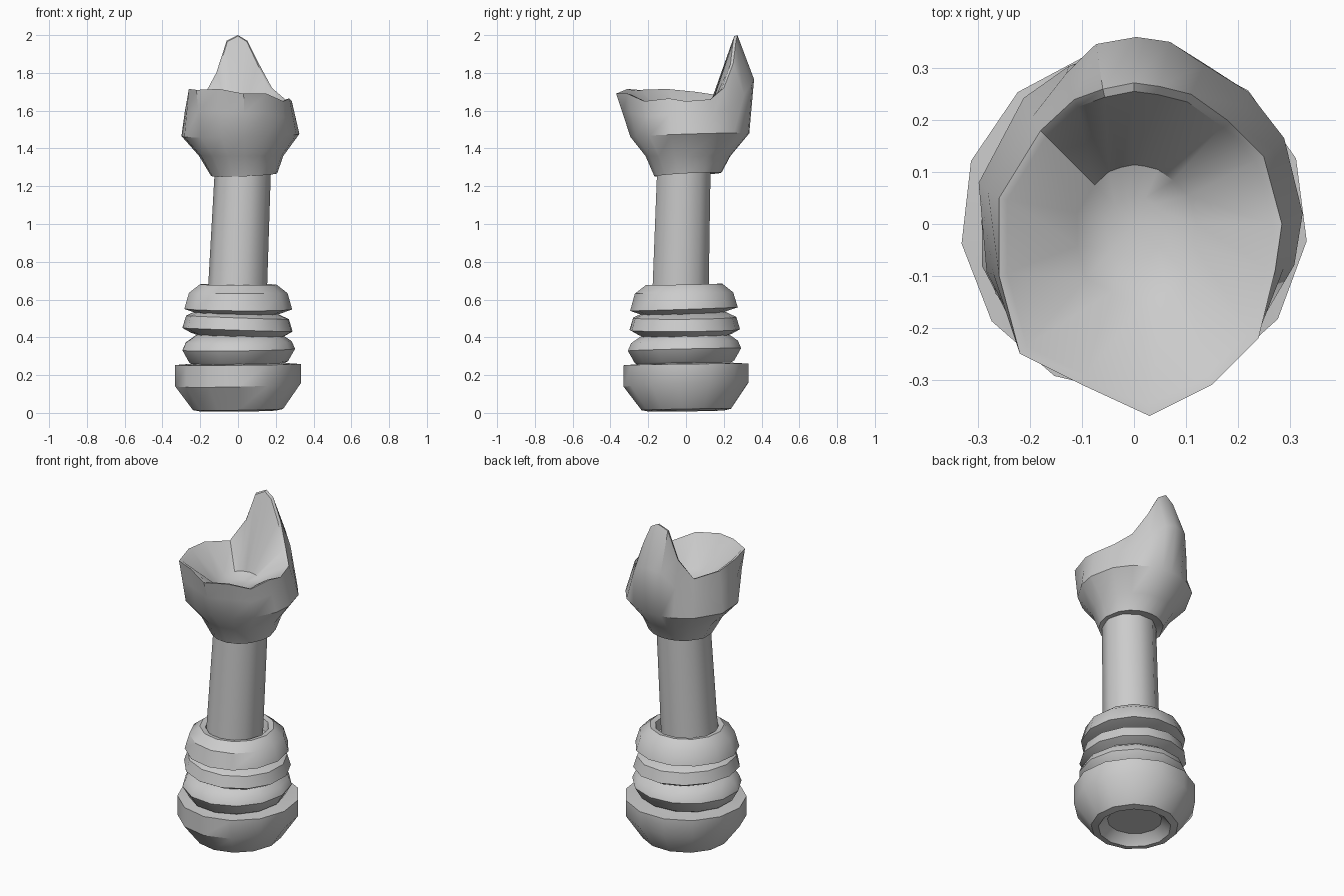
import bpy, bmesh
from math import sin, cos, tau, atan2, radians

if "Cube" in bpy.data.objects:
    bpy.data.objects.remove(bpy.data.objects["Cube"])


def make_object(name, rings, close_start=True, close_end=True, angle=32):
    """Skin a list of equal-length vertex rings into one mesh."""
    bm = bmesh.new()
    loops = [[bm.verts.new(p) for p in ring] for ring in rings]
    n = len(loops[0])
    for a, b in zip(loops, loops[1:]):
        for i in range(n):
            j = (i + 1) % n
            bm.faces.new((a[i], a[j], b[j], b[i]))
    for loop, closed in ((loops[0], close_start), (loops[-1], close_end)):
        if closed:
            mid = bm.verts.new((sum(v.co.x for v in loop) / n,
                                sum(v.co.y for v in loop) / n,
                                sum(v.co.z for v in loop) / n))
            for i in range(n):
                bm.faces.new((loop[i], loop[(i + 1) % n], mid))
    bmesh.ops.recalc_face_normals(bm, faces=bm.faces)
    me = bpy.data.meshes.new(name)
    bm.to_mesh(me)
    bm.free()
    me.polygons.foreach_set("use_smooth", [True] * len(me.polygons))
    me.set_sharp_from_angle(angle=radians(angle))
    ob = bpy.data.objects.new(name, me)
    bpy.context.collection.objects.link(ob)
    return ob


def circle(r, z, n, cx=0.0, cy=0.0, tilt=0.0, phase=0.0, turn=0.0):
    """Ring of n points; tilt makes the worn, uneven edge."""
    return [(cx + r * cos(tau * i / n + turn), cy + r * sin(tau * i / n + turn),
             z + tilt * sin(tau * i / n + phase)) for i in range(n)]


# Heavy foot with a shallow recessed underside
foot = [(0.15, 0.06, 0), (0.185, 0.03, 0), (0.20, 0.010, 0.004),
        (0.24, 0.018, 0.005), (0.335, 0.15, 0.015), (0.335, 0.256, 0.005),
        (0.25, 0.262, 0.004), (0.20, 0.27, 0)]
make_object("foot", [circle(r, z, 13, 0, 0.005, t, 1.0, 0.37) for r, z, t in foot], angle=36)

# Three stacked, slightly crooked collars
collars = [
    ("lower_collar", [(0.23, 0.25), (0.265, 0.27), (0.302, 0.335), (0.285, 0.375), (0.22, 0.42)], 0.008, 0.5),
    ("middle_collar", [(0.21, 0.40), (0.25, 0.415), (0.295, 0.44), (0.275, 0.505), (0.20, 0.54)], -0.010, 2.0),
    ("upper_collar", [(0.20, 0.52), (0.288, 0.55), (0.263, 0.635), (0.205, 0.68), (0.175, 0.675), (0.16, 0.62)], 0.010, 0.2),
]
for k, (name, prof, tilt, phase) in enumerate(collars):
    make_object(name, [circle(r, z, 13, 0, -0.008, tilt if z < 0.6 else tilt * 0.4,
                              phase, 0.2 * k) for r, z in prof], angle=36)

# Leaning shaft
make_object("shaft", [circle(0.157, 0.60, 10, -0.005, -0.03),
                      circle(0.148, 1.34, 10, 0.028, -0.01)], angle=40)

# Broken cup: jagged rim running round to a tall back spike
rim = [(0.03, -0.37, 1.69), (0.15, -0.31, 1.69), (0.24, -0.22, 1.65),
       (0.272, -0.09, 1.665), (0.285, 0.0, 1.65), (0.25, 0.13, 1.66),
       (0.18, 0.20, 1.72), (0.11, 0.25, 1.85), (0.05, 0.265, 1.97),
       (0.0, 0.272, 2.0), (-0.06, 0.26, 1.97), (-0.115, 0.24, 1.80),
       (-0.18, 0.18, 1.68), (-0.26, 0.05, 1.70), (-0.26, -0.10, 1.715),
       (-0.22, -0.25, 1.71), (-0.10, -0.31, 1.715)]


def follow(r, z, cx=0.01, cy=0.01, tilt=0.0):
    """Ring of radius r sharing the angular spacing of the rim."""
    out = []
    for x, y, _ in rim:
        a = atan2(y, x)
        out.append((cx + r * cos(a), cy + r * sin(a), z + tilt * sin(a + 0.6)))
    return out


shoulder = follow(0.315, 1.47, 0.01, 0.02, 0.012)
flank = []
for s, (x, y, z) in zip(shoulder, rim):
    a = atan2(y, x)
    bulge = 0.06 * min(1, max(0, (z - 1.68) / 0.3)) if y > 0 else 0
    flank.append((s[0] * 0.45 + x * 0.55 + bulge * cos(a),
                  s[1] * 0.45 + y * 0.55 + bulge * sin(a),
                  s[2] * 0.45 + z * 0.55))
lip = [(x * 0.94, y * 0.94, z - 0.005) for x, y, z in rim]
floor = [(x * 0.42, y * 0.42, 1.56) for x, y, z in rim]
floor_mid = [(x * 0.2, y * 0.2, 1.535) for x, y, z in rim]
make_object("broken_cup",
            [follow(0.13, 1.28, 0.03), follow(0.178, 1.262, 0.03, 0.01, 0.012),
             follow(0.225, 1.36, 0.015), shoulder, flank, rim, lip, floor, floor_mid],
            angle=38)
